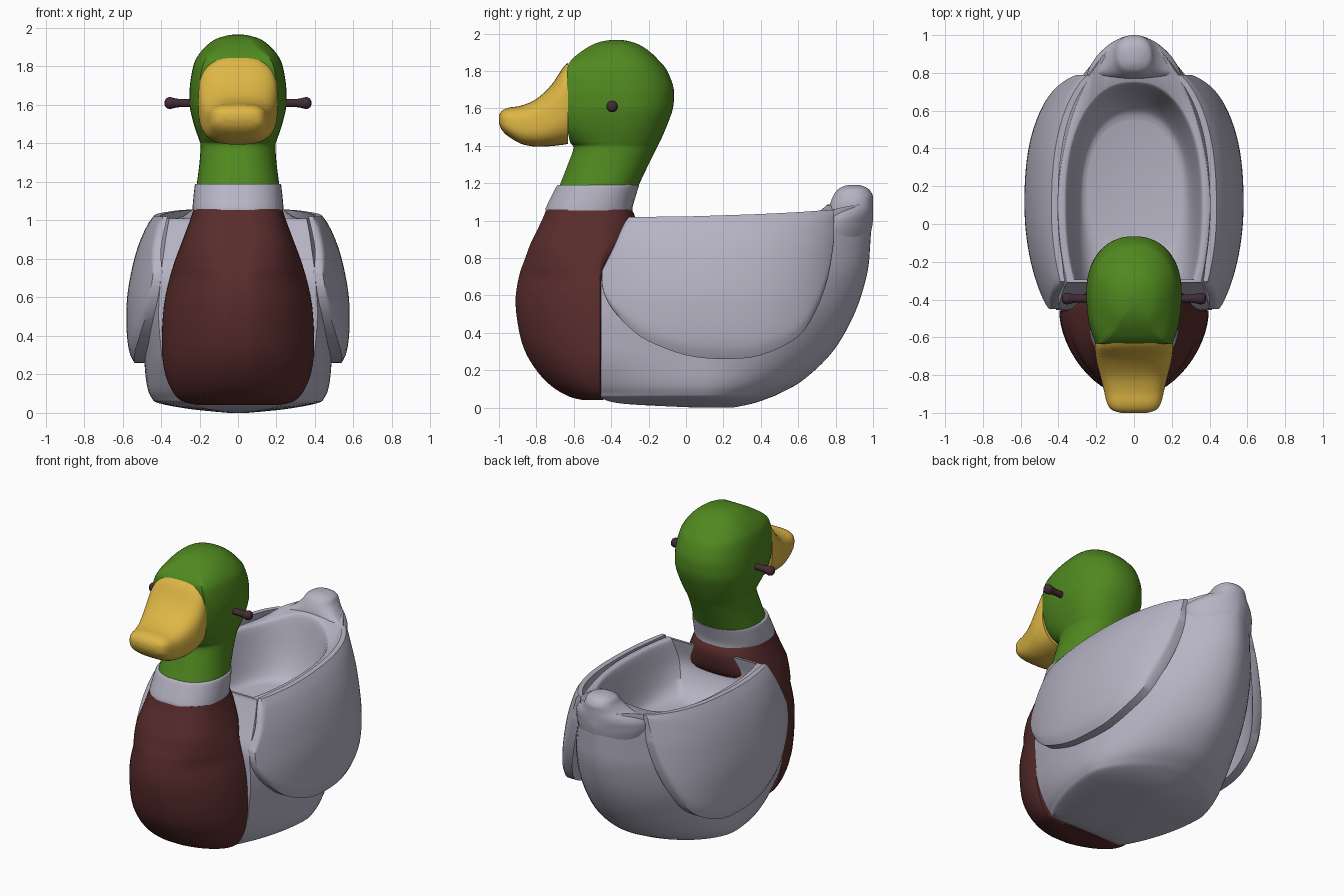
import bpy, bmesh, math


def material(name, r, g, b):
    m = bpy.data.materials.new(name)
    m.diffuse_color = (r, g, b, 1)
    return m


GREY = material("pale grey", 0.47, 0.45, 0.55)
BROWN = material("chestnut brown", 0.10, 0.025, 0.025)
GREEN = material("leaf green", 0.08, 0.25, 0.014)
YELLOW = material("warm yellow", 0.73, 0.47, 0.06)
DARK = material("dark plum", 0.055, 0.024, 0.036)


def clamp(v, lo=0.0, hi=1.0):
    return max(lo, min(hi, v))


def spline(rows, steps):
    """Catmull-Rom through rows, kept between neighbouring values (no overshoot)."""
    out = []
    for i in range(len(rows) - 1):
        p = [rows[clamp(i + k, 0, len(rows) - 1)] for k in (-1, 0, 1, 2)]
        for s in range(steps):
            t = s / steps
            row = []
            for a, b, c, d in zip(*p):
                v = 0.5 * (2 * b + (c - a) * t + (2 * a - 5 * b + 4 * c - d) * t * t
                           + (3 * b - a - 3 * c + d) * t ** 3)
                row.append(clamp(v, min(b, c), max(b, c)))
            out.append(row)
    out.append(list(rows[-1]))
    return out


def oval(row, n=2.0, half=36):
    """Horizontal oval ring whose front is cut flat at y = clip."""
    z, yc, yf, clip, yb, w = row
    rf, rb = max(yc - yf, 1e-3), max(yb - yc, 1e-3)
    cut = min((yc - clip) / rf, 0.985)
    end = math.pi - math.acos(clamp(cut ** (n / 2)))
    pts, arc = [], int(half * 0.75)
    for i in range(arc + 1):
        a = end * i / arc
        c, s = math.cos(a), math.sin(a)
        r = rb if c > 0 else rf
        pts.append((w * abs(s) ** (2 / n), yc + math.copysign(r * abs(c) ** (2 / n), c)))
    cx, cy = pts[-1]
    for i in range(1, half - arc + 1):
        pts.append((cx * (1 - i / (half - arc)), cy))
    ring = pts + [(-x, y) for x, y in pts[-2:0:-1]]
    return [(x, y, z) for x, y in ring]


def loft(name, rings, mat, angle=40):
    bm = bmesh.new()
    vs = [[bm.verts.new(p) for p in r] for r in rings]
    for a, b in zip(vs, vs[1:]):
        for i in range(len(a)):
            j = (i + 1) % len(a)
            bm.faces.new((a[i], a[j], b[j], b[i]))
    bm.faces.new(vs[0])
    bm.faces.new(vs[-1])
    bmesh.ops.recalc_face_normals(bm, faces=bm.faces)
    me = bpy.data.meshes.new(name)
    bm.to_mesh(me)
    bm.free()
    ob = bpy.data.objects.new(name, me)
    bpy.context.collection.objects.link(ob)
    me.materials.append(mat)
    bpy.ops.object.select_all(action='DESELECT')
    ob.select_set(True)
    bpy.context.view_layer.objects.active = ob
    bpy.ops.object.shade_smooth_by_angle(angle=math.radians(angle))
    return ob


# Ring rows below: z, centre y, virtual front y, flat front y, back y, half width
# Hollow body: outer shell up to the rim, then the seat bowl down to its floor
outer = [(0.00, .15, .05, .05, .25, .05), (0.02, .1, -.5, -.33, .35, .25),
         (0.05, .1, -.65, -.45, .44, .41), (0.08, .1, -.68, -.455, .51, .45),
         (0.15, .1, -.77, -.455, .63, .475), (0.30, .1, -.95, -.455, .785, .49),
         (0.50, .1, -.95, -.455, .90, .51), (0.70, .1, -.95, -.45, .965, .495),
         (0.85, .1, -.9, -.38, .985, .455), (0.99, .1, -.9, -.315, .995, .41),
         (1.01, .1, -.9, -.31, .99, .40)]
inner = [(1.01, .1, -.6, -.295, .755, .372), (0.99, .1, -.6, -.30, .735, .355),
         (0.86, .1, -.56, -.32, .69, .33), (0.75, .12, -.42, -.27, .64, .305),
         (0.69, .15, -.27, -.20, .595, .28), (0.67, .17, -.18, -.15, .55, .25)]


def lift(ring):
    """Raise the rear of the rim where it sweeps up into the tail."""
    return [(x, y, z + 0.09 * clamp((y - .5) / .28) ** 2 * clamp((z - .8) / .2)
             * clamp(1 - (x / .35) ** 2)) for x, y, z in ring]


loft("body", [lift(oval(r, 1.8)) for r in spline(outer, 5)]
     + [lift(oval(r, 2.3)) for r in spline(inner, 4)], GREY, 50)

# Upturned tail tip, flaring into the body
tail = [(0.80, .78, .74, .74, .95, .20), (0.92, .78, .75, .75, .985, .24), (1.00, .78, .76, .76, 1.0, .25),
        (1.05, .80, .765, .765, 1.0, .21), (1.09, .83, .77, .77, 1.0, .15), (1.13, .87, .785, .785, 1.0, .11),
        (1.165, .89, .81, .81, .98, .09), (1.183, .9, .84, .84, .95, .055),
        (1.19, .9, .87, .87, .92, .02)]
loft("tail", [oval(r, 1.6 + clamp((r[0] - 1) * 5, 0, .7)) for r in spline(tail, 4)], GREY, 60)

# Breast, flat at the back low down and rounded into the bowl near the neck
breast = [(0.04, -.46, -.55, -.55, -.44, .20), (0.06, -.46, -.63, -.63, -.44, .29),
          (0.12, -.46, -.73, -.73, -.44, .345), (0.22, -.46, -.82, -.82, -.44, .383),
          (0.35, -.46, -.885, -.885, -.44, .396), (0.55, -.46, -.918, -.918, -.44, .386),
          (0.70, -.46, -.90, -.90, -.43, .355), (0.80, -.47, -.865, -.865, -.36, .325),
          (0.88, -.48, -.835, -.835, -.295, .295), (1.00, -.51, -.775, -.775, -.27, .25),
          (1.06, -.52, -.75, -.75, -.29, .23)]
loft("breast", [oval(r, 1.85 + clamp((r[0] - .7) * 4, 0, .7)) for r in spline(breast, 4)], BROWN)

# Collar band
collar = [(1.055, -.52, -.755, -.755, -.285, .236), (1.075, -.51, -.75, -.75, -.285, .236),
          (1.175, -.475, -.70, -.70, -.255, .226), (1.19, -.47, -.69, -.69, -.25, .22)]
loft("collar", [oval(r, 2.3) for r in spline(collar, 3)], GREY)

# Neck and head with a flat face for the bill
head = [(1.185, -.46, -.68, -.68, -.255, .215), (1.30, -.42, -.635, -.635, -.20, .20),
        (1.39, -.38, -.605, -.605, -.155, .195), (1.42, -.37, -.64, -.62, -.14, .203),
        (1.50, -.36, -.73, -.635, -.105, .23), (1.60, -.36, -.77, -.635, -.07, .252),
        (1.70, -.37, -.78, -.635, -.065, .25), (1.80, -.37, -.77, -.635, -.10, .233),
        (1.85, -.37, -.72, -.62, -.14, .212), (1.90, -.37, -.60, -.565, -.19, .172),
        (1.94, -.37, -.52, -.50, -.25, .12), (1.96, -.37, -.44, -.44, -.31, .06),
        (1.966, -.37, -.39, -.39, -.35, .02)]
loft("head", [oval(r, 2.2) for r in spline(head, 4)], GREEN, 50)

# Bill: rounded rectangles along y (y, half width, low z, high z)
bill = [(-.63, .205, 1.41, 1.845), (-.66, .207, 1.405, 1.815), (-.72, .20, 1.398, 1.725),
        (-.80, .18, 1.395, 1.65), (-.88, .16, 1.41, 1.615), (-.95, .142, 1.45, 1.603),
        (-.985, .115, 1.485, 1.585), (-1.0, .07, 1.52, 1.56)]


def bill_ring(y, w, lo, hi, n=2.9, count=48):
    ring = []
    for i in range(count):
        c, s = math.cos(math.tau * i / count), math.sin(math.tau * i / count)
        ring.append((math.copysign(w * abs(c) ** (2 / n), c), y,
                     (lo + hi) / 2 + math.copysign((hi - lo) / 2 * abs(s) ** (2 / n), s)))
    return ring


loft("bill", [bill_ring(*r) for r in spline(bill, 5)], YELLOW, 60)

# Wings: curved plates (y, low z, high z), bulging outward
wing = [(-.45, .66, .73), (-.435, .60, .76), (-.39, .52, .85), (-.305, .43, 1.02), (-.2, .355, 1.02),
        (0, .28, 1.022), (.2, .26, 1.028), (.4, .28, 1.035), (.6, .38, 1.045),
        (.7, .53, 1.052), (.76, .70, 1.055), (.79, .88, 1.058)]
bulge = spline([(.2, .54), (.35, .572), (.5, .58), (.65, .57), (.85, .525), (1.03, .45), (1.1, .43)], 6)


def bulge_at(z):
    for (z0, x0), (z1, x1) in zip(bulge, bulge[1:]):
        if z <= z1:
            return x0 + (x1 - x0) * (z - z0) / (z1 - z0)
    return bulge[-1][1]


def wing_ring(side, y, lo, hi, count=20):
    d = y - 0.1
    h = (1 - (-d / 0.9) ** 2) ** 0.5 if d < 0 else (1 - (d / 0.785) ** 2.5) ** 0.4
    out, back = [], []
    for i in range(count + 1):
        v = i / count
        z = lo + (hi - lo) * v
        x = bulge_at(z) * h
        thick = 0.075 - 0.025 * clamp((z - 0.6) / 0.4) - 0.02 * clamp((-y - .2) / .2)
        out.append((side * (x - 0.015 * abs(2 * v - 1) ** 14), y, z))
        back.append((side * (x - thick), y, z))
    return out + back[::-1]


# Eye handles: short rods with knob ends (x, radius)
rod = [(.18, .021), (.26, .021), (.31, .022), (.335, .027), (.355, .031), (.373, .024), (.382, .008)]
for side, label in ((1, "left"), (-1, "right")):
    loft(label + "_wing", [wing_ring(side, *r) for r in spline(wing, 4)], GREY)
    loft(label + "_eye_handle",
         [[(side * x, -.395 + r * math.cos(math.tau * k / 20), 1.61 + r * math.sin(math.tau * k / 20))
           for k in range(20)] for x, r in spline(rod, 4)], DARK, 60)
